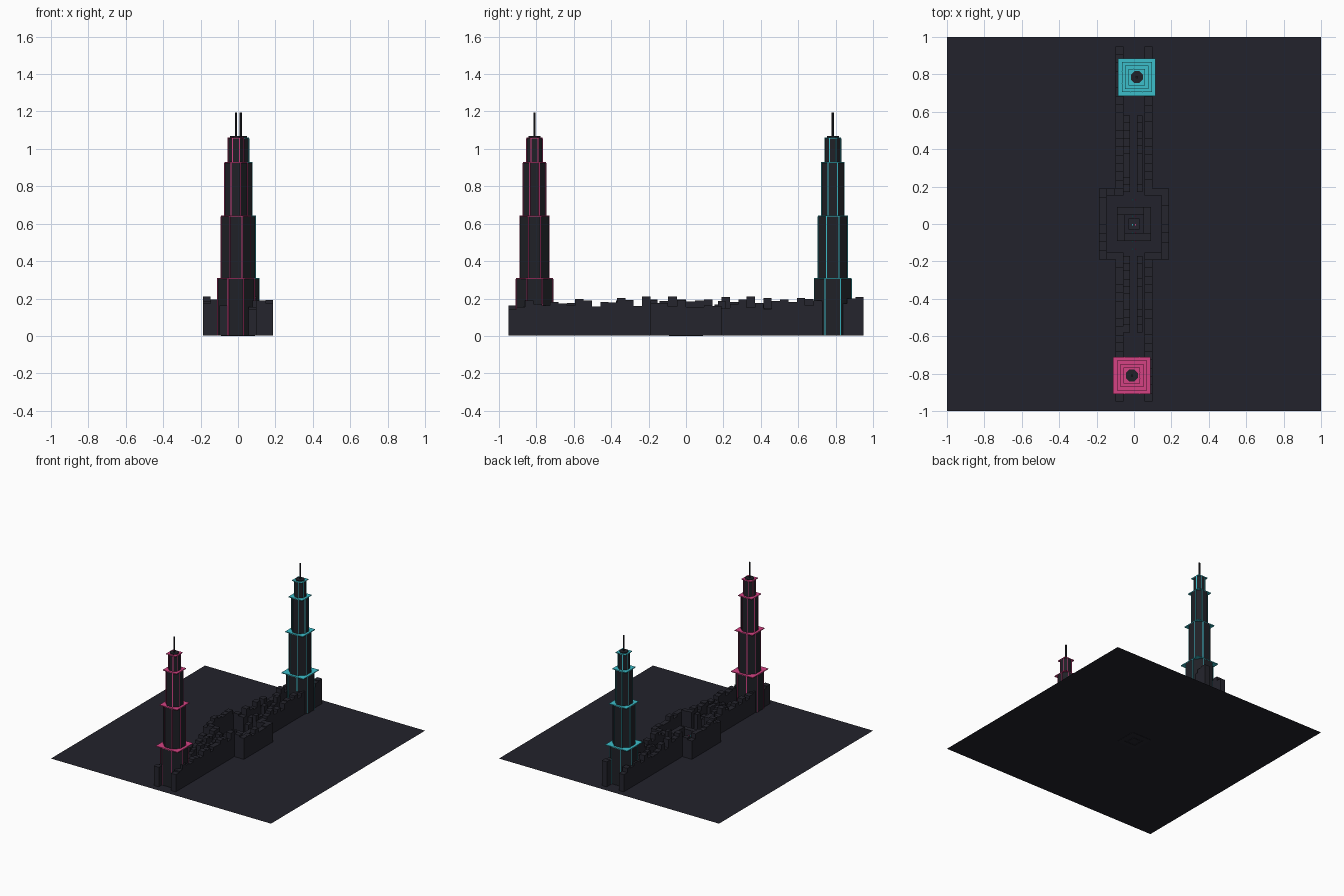
import bpy, bmesh, math, random
from mathutils import Matrix, Vector

if "Cube" in bpy.data.objects:
    bpy.data.objects.remove(bpy.data.objects["Cube"])

random.seed(7)


def material(name, rgb):
    m = bpy.data.materials.new(name)
    m.diffuse_color = (*rgb, 1)
    m.use_nodes = True
    m.node_tree.nodes["Principled BSDF"].inputs["Base Color"].default_value = m.diffuse_color
    return m


GROUND = material("dark ground", (0.016, 0.016, 0.025))
STONE = material("dark slate", (0.018, 0.018, 0.026))
BODY = material("charcoal", (0.014, 0.015, 0.020))
PINK = material("neon pink", (0.66, 0.055, 0.23))
TEAL = material("neon teal", (0.045, 0.52, 0.60))


def finish(name, bm, mat):
    me = bpy.data.meshes.new(name)
    bm.to_mesh(me)
    bm.free()
    me.materials.append(mat)
    ob = bpy.data.objects.new(name, me)
    bpy.context.collection.objects.link(ob)
    return ob


def box(bm, x0, x1, y0, y1, z0, z1, turn=None):
    m = Matrix.Translation(((x0 + x1) / 2, (y0 + y1) / 2, (z0 + z1) / 2))
    if turn is not None:
        m = m @ Matrix.Rotation(turn, 4, 'Z')
    bmesh.ops.create_cube(bm, size=1, matrix=m @ Matrix.Diagonal((x1 - x0, y1 - y0, z1 - z0, 1)))


def prism(bm, x, y, z0, z1, half, sides):
    # regular prism with flat sides facing the axes
    r = half / math.cos(math.pi / sides)
    m = Matrix.Translation((x, y, (z0 + z1) / 2)) @ Matrix.Rotation(math.pi / sides, 4, 'Z')
    bmesh.ops.create_cone(bm, cap_ends=True, segments=sides, radius1=r, radius2=r,
                          depth=z1 - z0, matrix=m)


# ground sheet
bm = bmesh.new()
bmesh.ops.create_grid(bm, x_segments=1, y_segments=1, size=1,
                      matrix=Matrix.Translation((0, 0, 0.002)))
finish("ground", bm, GROUND)


def block_row(bm, x0, x1, y0, y1, step, low, high, along_x=False):
    # row of touching blocks with uneven heights
    n = max(1, round((y1 - y0) / step))
    for i in range(n):
        a, b = y0 + (y1 - y0) * i / n, y0 + (y1 - y0) * (i + 1) / n
        h = random.uniform(low, high)
        if along_x:
            box(bm, a, b, x0, x1, 0.003, h)
        else:
            box(bm, x0, x1, a, b, 0.003, h)


# long outer walls
bm = bmesh.new()
for sx in (-1, 1):
    xa, xb = sorted((sx * 0.055, sx * 0.10))
    for y0, y1 in ((-0.95, -0.19), (0.19, 0.95)):
        block_row(bm, xa, xb, y0, y1, 0.045, 0.14, 0.212)
finish("outer_walls", bm, STONE)

# narrow inner rows of blocks
bm = bmesh.new()
for x0, x1 in ((-0.055, -0.022), (0.015, 0.045)):
    for y0, y1 in ((-0.58, -0.17), (0.17, 0.58)):
        block_row(bm, x0, x1, y0, y1, 0.04, 0.09, 0.19)
finish("inner_rows", bm, STONE)

# square court walls around the middle
bm = bmesh.new()
for s in (-1, 1):
    xa, xb = sorted((s * 0.147, s * 0.187))
    block_row(bm, xa, xb, -0.19, 0.19, 0.048, 0.15, 0.215)
    ya, yb = sorted((s * 0.152, s * 0.19))
    for x0, x1 in ((-0.147, -0.055), (0.055, 0.147)):
        block_row(bm, ya, yb, x0, x1, 0.046, 0.15, 0.20, along_x=True)
finish("court_walls", bm, STONE)

# court floor blocks in a pinwheel, showing under the ground sheet
bm = bmesh.new()
for k in range(4):
    m = Matrix.Rotation(k * math.pi / 2, 4, 'Z')
    before = set(bm.verts)
    box(bm, -0.09, 0.05, 0.05, 0.09, 0, 0.07 + 0.015 * k)
    bmesh.ops.transform(bm, matrix=m, verts=[v for v in bm.verts if v not in before])
box(bm, -0.03, 0.03, -0.03, 0.03, 0, 0.05)
finish("court_blocks", bm, STONE)

# tiny signal lights along the court
for name, mat, x in (("pink_lights", PINK, 0.008), ("teal_lights", TEAL, -0.008)):
    bm = bmesh.new()
    for i in range(7):
        y = -0.135 + i * 0.044
        box(bm, x - 0.003, x + 0.003, y - 0.004, y + 0.004, 0.05, 0.058)
    finish(name, bm, mat)

# stepped towers: bottom, top, half width of each tier
TIERS = [(0.003, 0.31, 0.10), (0.31, 0.645, 0.08), (0.645, 0.93, 0.062), (0.93, 1.062, 0.044)]


def tower(name, x, y, glow):
    body, trim = bmesh.new(), bmesh.new()
    for z0, z1, half in TIERS:
        prism(body, x, y, z0, z1 - 0.006, half - 0.001, 8)
        # square ledge on each tier
        prism(trim, x, y, z1 - 0.006, z1, half, 4)
        # glowing strips on the upright edges
        r = (half - 0.002) / math.cos(math.pi / 8)
        for k in range(8):
            a = math.pi / 8 + k * math.pi / 4
            px, py = x + r * math.cos(a), y + r * math.sin(a)
            w = 0.0025
            box(trim, px - w, px + w, py - w, py + w, z0, z1 - 0.006, turn=a)
    # roof cap and spire
    prism(body, x, y, 1.062, 1.068, 0.032, 8)
    prism(body, x, y, 1.068, 1.195, 0.006, 8)
    finish(name + "_tower_body", body, BODY)
    finish(name + "_tower_trim", trim, glow)


tower("pink", -0.011, -0.81, PINK)
tower("teal", 0.015, 0.785, TEAL)
